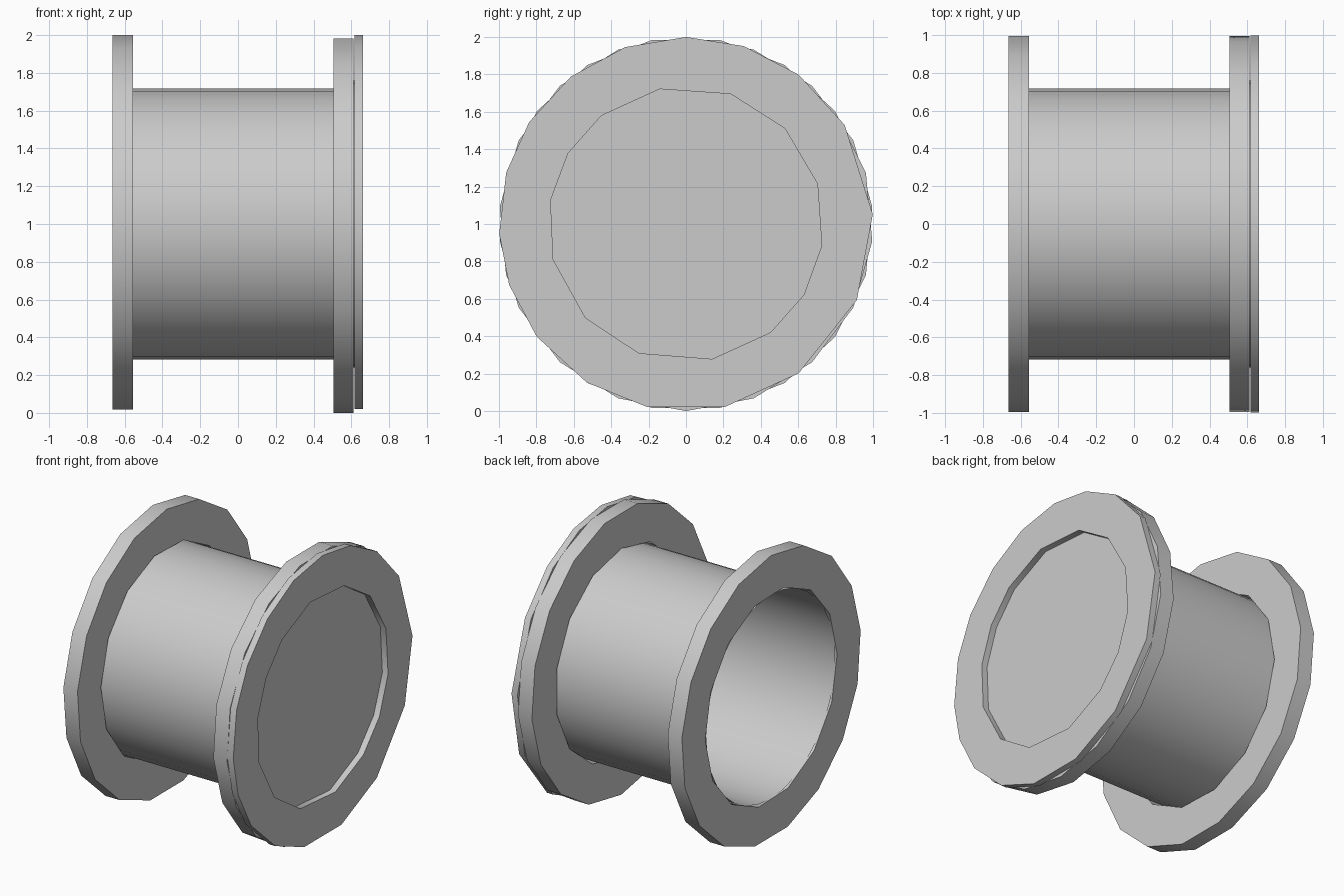
import bpy, bmesh
from math import cos, sin, radians

if "Cube" in bpy.data.objects:
    bpy.data.objects.remove(bpy.data.objects["Cube"], do_unlink=True)

GREY = (0.6, 0.6, 0.6, 1.0)
metal = bpy.data.materials.new("plain grey metal")
metal.use_nodes = True
metal.diffuse_color = GREY
metal.node_tree.nodes["Principled BSDF"].inputs["Base Color"].default_value = GREY


def even(count, start):
    return [start + 360 * i / count for i in range(count)]


def loop(bm, angles, radius, x):
    return [bm.verts.new((x, radius * cos(radians(a)), 1 + radius * sin(radians(a))))
            for a in angles]


def walls(bm, a, b):
    for i in range(len(a)):
        j = (i + 1) % len(a)
        bm.faces.new((a[i], a[j], b[j], b[i]))


def finish(bm, name):
    bmesh.ops.recalc_face_normals(bm, faces=bm.faces[:])
    mesh = bpy.data.meshes.new(name)
    bm.to_mesh(mesh)
    bm.free()
    obj = bpy.data.objects.new(name, mesh)
    bpy.context.collection.objects.link(obj)
    mesh.materials.append(metal)
    bpy.ops.object.select_all(action='DESELECT')
    obj.select_set(True)
    bpy.context.view_layer.objects.active = obj
    bpy.ops.object.shade_smooth_by_angle(angle=radians(40))
    return obj


def flange(name, x0, x1, outer, inner, hole=0.735):
    """Flat ring around the x axis with a polygonal hole."""
    bm = bmesh.new()
    rims = [loop(bm, outer, 1, x) for x in (x0, x1)]
    bores = [loop(bm, inner, hole, x) for x in (x0, x1)]
    walls(bm, *rims)
    walls(bm, *bores)
    for rim, bore in zip(rims, bores):
        edges = []
        for ring in (rim, bore):
            for i in range(len(ring)):
                edges.append(bm.edges.get((ring[i - 1], ring[i])))
        bmesh.ops.triangle_fill(bm, edges=edges, use_beauty=True,
                                normal=(1, 0, 0))
    return finish(bm, name)


# Slightly uneven facet corners of the end ring
rim_angles = [90, 72, 53, 32, 3, -24, -53, -78, -102, -122, -143, -161,
              -177, -196, -213, -232, -251]
bore_angles = [101, 71, 44, 17, -9, -31, -52, -79, -110, -137, -165, -190,
               -211, -232]

# Flanges at both ends
flange("open_end_flange", -0.665, -0.555, even(17, 90), even(14, 101))
flange("closed_end_flange", 0.505, 0.612, even(17, -90), even(14, 90))
flange("cover_ring", 0.616, 0.662, rim_angles, bore_angles)

# Barrel, an open thin tube
bm = bmesh.new()
sides = even(32, 90)
walls(bm, loop(bm, sides, 0.718, -0.66), loop(bm, sides, 0.718, 0.61))
finish(bm, "barrel")

# Plate closing the far end
bm = bmesh.new()
disc = [loop(bm, even(32, 90), 0.76, x) for x in (0.608, 0.618)]
walls(bm, *disc)
for ring in disc:
    bm.faces.new(ring)
finish(bm, "end_plate")
